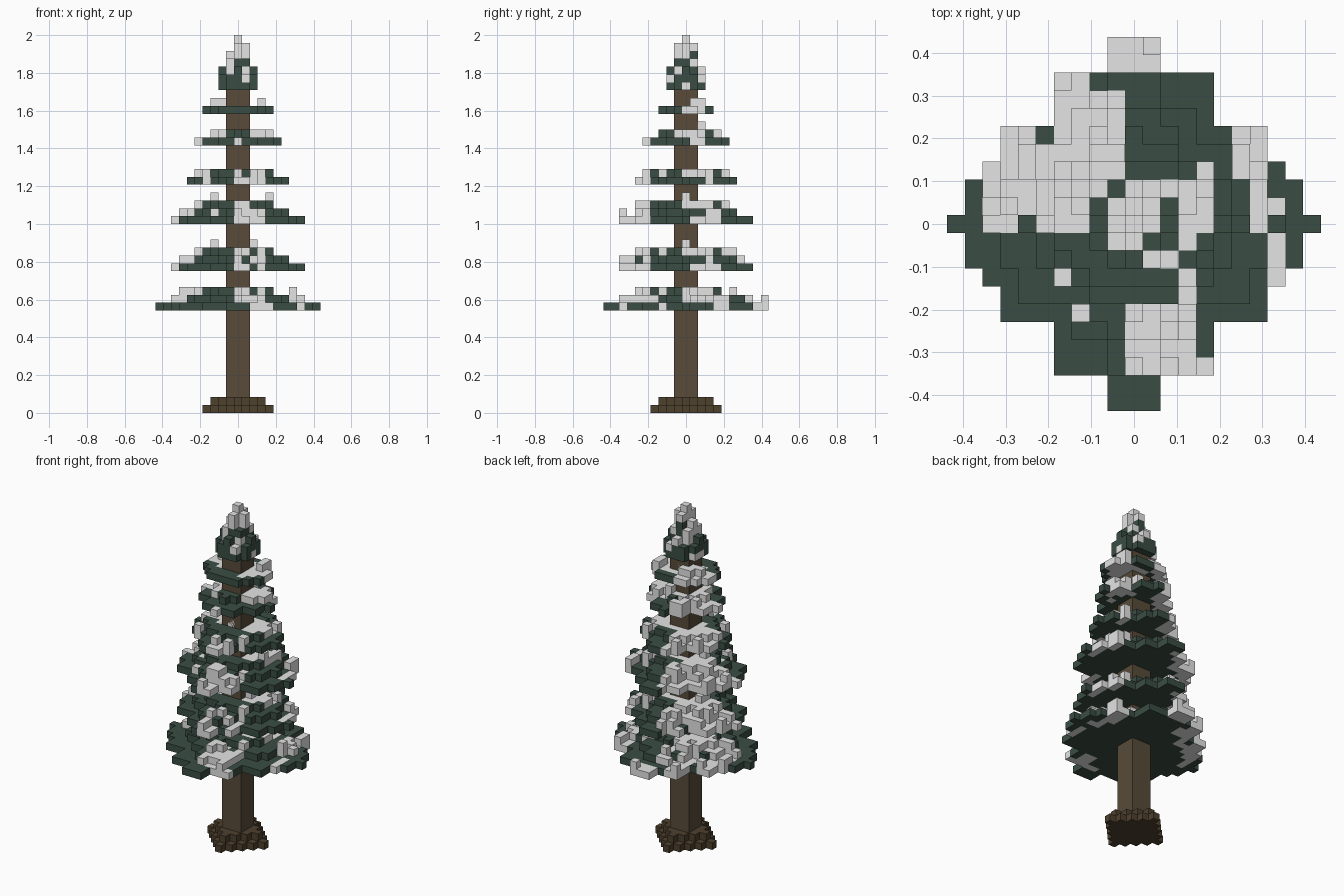
import bpy, bmesh, random

if "Cube" in bpy.data.objects:
    bpy.data.objects.remove(bpy.data.objects["Cube"])

random.seed(11)
V = 1 / 24  # edge length of one block


def material(name, rgb):
    m = bpy.data.materials.new(name)
    m.diffuse_color = (*rgb, 1)
    m.use_nodes = True
    m.node_tree.nodes["Principled BSDF"].inputs["Base Color"].default_value = m.diffuse_color
    return m


GREEN = material("needle green", (0.042, 0.074, 0.057))
SNOW = material("snow white", (0.77, 0.78, 0.77))
BARK = material("bark brown", (0.098, 0.071, 0.042))
ROOT = material("root brown", (0.076, 0.052, 0.027))

# Corners of each face of a unit block, keyed by outward direction
SIDES = {
    (1, 0, 0): [(1, 0, 0), (1, 1, 0), (1, 1, 1), (1, 0, 1)],
    (-1, 0, 0): [(0, 1, 0), (0, 0, 0), (0, 0, 1), (0, 1, 1)],
    (0, 1, 0): [(1, 1, 0), (0, 1, 0), (0, 1, 1), (1, 1, 1)],
    (0, -1, 0): [(0, 0, 0), (1, 0, 0), (1, 0, 1), (0, 0, 1)],
    (0, 0, 1): [(0, 0, 1), (1, 0, 1), (1, 1, 1), (0, 1, 1)],
    (0, 0, -1): [(0, 1, 0), (1, 1, 0), (1, 0, 0), (0, 0, 0)],
}


def finish(name, bm, mats):
    me = bpy.data.meshes.new(name)
    bm.to_mesh(me)
    bm.free()
    for m in mats:
        me.materials.append(m)
    ob = bpy.data.objects.new(name, me)
    bpy.context.collection.objects.link(ob)


def blocks(name, cells, mats):
    """Outer skin of a set of blocks {(i, j, k): material index}."""
    bm = bmesh.new()
    for (i, j, k), mat in cells.items():
        for (a, b, c), quad in SIDES.items():
            if (i + a, j + b, k + c) not in cells:
                f = bm.faces.new([bm.verts.new(((i + x - .5) * V, (j + y - .5) * V, (k + z) * V))
                                  for x, y, z in quad])
                f.material_index = mat
    finish(name, bm, mats)


# Half widths of the widest branch disc, row by row from the middle outwards
OUTLINE = [10, 9, 9, 8, 7, 7, 4, 4, 4, 1, 1]


def disc(r):
    out = set()
    for j in range(-r, r + 1):
        w = round(OUTLINE[min(10, round(abs(j) * 10 / r))] * r / 10)
        out |= {(i, j) for i in range(-w, w + 1)}
    return out


# Snowy patches in plan: x from, x to, y from, y to (in blocks)
PATCHES = [(-8, -1, 0, 4), (-4, -1, 5, 7), (-1, 1, 9, 10), (0, 3, -8, -5),
           (7, 7, 0, 5), (6, 6, 3, 5), (3, 3, -4, -3), (4, 4, 0, 3),
           (-2, 3, -1, 2), (-4, -3, 8, 8), (8, 8, -3, -1), (-7, -6, 5, 5)]


def snowy(i, j):
    hit = any(a <= i <= b and c <= j <= d for a, b, c, d in PATCHES)
    return hit != (random.random() < 0.025)


# Roots: two stepped diamonds
roots = {(i, j, k): 0 for k in (0, 1) for i in range(-4, 5) for j in range(-4, 5)
         if abs(i) + abs(j) <= 4 - k}
blocks("roots", roots, [ROOT])

# Trunk: square post up into the crown tip
bm = bmesh.new()
bmesh.ops.create_cube(bm, size=1)
bmesh.ops.scale(bm, vec=(3 * V, 3 * V, 40 * V), verts=bm.verts)
bmesh.ops.translate(bm, vec=(0, 0, 21.5 * V), verts=bm.verts)
finish("trunk", bm, [BARK])

# Branch tiers: start height and radius of each step
TIERS = [(13, (10, 7, 4)), (18, (8, 6, 4)), (24, (8, 6, 4)),
         (29, (6, 4)), (34, (5, 3)), (38, (4,))]
for n, (base, radii) in enumerate(TIERS):
    cells = {}
    steps = [disc(r) for r in radii]
    for i, j in steps[0]:
        if n == 5 and abs(j) > 3:
            continue
        white = snowy(i, j)
        height = sum((i, j) in s for s in steps)
        rim = height == 1 and (n < 5 or abs(i) + abs(j) > 3)
        # snow lies one block deep on the ledges, sparsely on the top step
        chance = 0.5 if height < len(radii) else 0.08
        if n == 5:
            chance = 0.3
        if white and random.random() < chance:
            height += 1
        # the underside stays green except at the rim
        for k in range(height):
            cells[i, j, base + k] = int(white and (k > 0 or rim))
        if white and height == 1:
            cells[i, j, base] = 1
    blocks(f"branch_tier_{n + 1}", cells, [GREEN, SNOW])

# Crown tip: shrinking rounded layers, snowier towards the top
tip = {}
for n, (limit, chance) in enumerate([(5, .1), (5, .35), (4, .65), (2, .5), (1, .5), (1, .8), (0, 1)]):
    for i in range(-2, 3):
        for j in range(-2, 3):
            if i * i + j * j <= limit and not (n == 5 and i < 0):
                tip[i, j, 41 + n] = int(random.random() < chance)
blocks("crown_tip", tip, [GREEN, SNOW])
